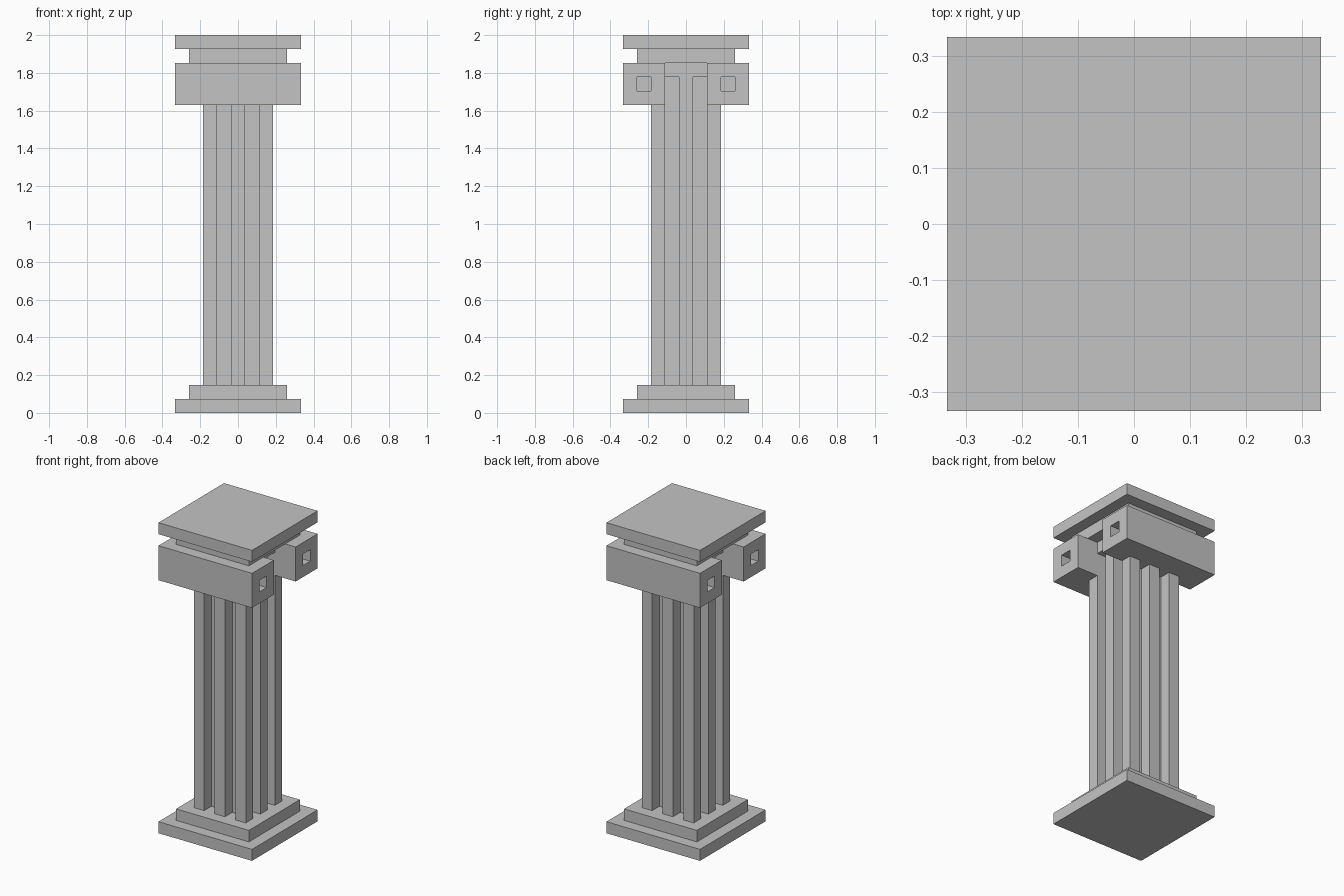
import bpy
import bmesh
from mathutils import Vector

if "Cube" in bpy.data.objects:
    bpy.data.objects.remove(bpy.data.objects["Cube"], do_unlink=True)

U = 2 / 27  # one block of the column's grid

stone = bpy.data.materials.new("grey_stone")
stone.use_nodes = True
stone.diffuse_color = (0.55, 0.55, 0.55, 1)
stone.node_tree.nodes["Principled BSDF"].inputs["Base Color"].default_value = stone.diffuse_color


def add_box(bm, x, y, size_x, size_y, z0, z1):
    """Add a box centred on x, y, in block units."""
    verts = bmesh.ops.create_cube(bm, size=1)["verts"]
    for v in verts:
        v.co = Vector((x + v.co.x * size_x, y + v.co.y * size_y,
                       (z0 + z1) / 2 + v.co.z * (z1 - z0))) * U


def finish(bm, name):
    mesh = bpy.data.meshes.new(name)
    bm.to_mesh(mesh)
    bm.free()
    mesh.materials.append(stone)
    obj = bpy.data.objects.new(name, mesh)
    bpy.context.collection.objects.link(obj)
    return obj


def slab(name, width, z0, z1, depth=None):
    bm = bmesh.new()
    add_box(bm, 0, 0, width, depth or width, z0, z1)
    return finish(bm, name)


# Stepped base and top
slab("base_plinth", 9, 0, 1)
slab("base_step", 7, 1, 2)
slab("capital_neck", 7, 25, 26)
slab("top_slab", 9, 26, 27)

# Shaft core and the block that closes the side flutes
slab("shaft_core", 3, 2, 24)
slab("capital_core", 5, 24, 25, depth=3)

# Square ribs around the core; the middle side ribs run up between the scrolls
bm = bmesh.new()
for x in (-2, 0, 2):
    for y in (-2, 0, 2):
        if x or y:
            add_box(bm, x, y, 1, 1, 2, 22 if y else 24)
finish(bm, "shaft_ribs")

# Front and back scroll beams with a square recess in each end
for name, y in (("front_scroll", -3), ("back_scroll", 3)):
    bm = bmesh.new()
    add_box(bm, 0, y, 9, 3, 22, 25)
    bm.normal_update()
    ends = [f for f in bm.faces if abs(f.normal.x) > 0.9]
    bmesh.ops.inset_individual(bm, faces=ends, thickness=U, use_even_offset=True)
    bmesh.ops.inset_individual(bm, faces=ends, thickness=0, depth=-U)
    finish(bm, name)
